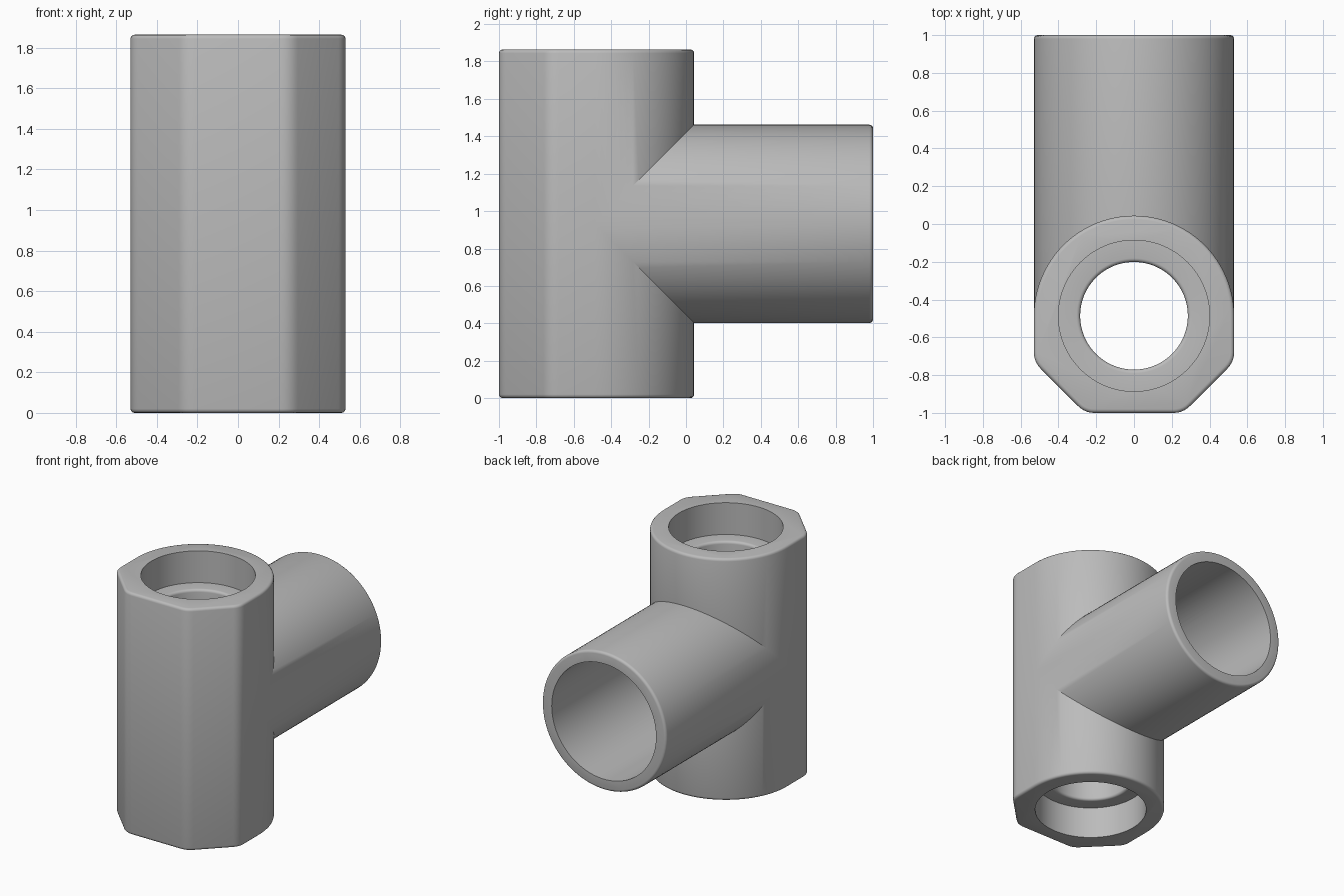
import bpy, bmesh, math
from mathutils import Matrix, Vector

cube = bpy.data.objects.get("Cube")
if cube:
    bpy.data.objects.remove(cube, do_unlink=True)

AXIS_Y = -0.486      # upright pipe axis
RADIUS = 0.53
HEIGHT = 1.864
MID_Z = HEIGHT / 2
ROUND = 0.02
SEGMENTS = 96

grey = bpy.data.materials.new("plain grey")
grey.use_nodes = True
grey.diffuse_color = (0.5, 0.5, 0.5, 1)
grey.node_tree.nodes["Principled BSDF"].inputs["Base Color"].default_value = (0.5, 0.5, 0.5, 1)


def add_object(name, bm):
    bmesh.ops.recalc_face_normals(bm, faces=bm.faces)
    mesh = bpy.data.meshes.new(name)
    bm.to_mesh(mesh)
    bm.free()
    mesh.materials.append(grey)
    obj = bpy.data.objects.new(name, mesh)
    bpy.context.collection.objects.link(obj)
    return obj


def lathe(name, profile, matrix):
    """Closed solid from (radius, height) pairs spun about local z."""
    bm = bmesh.new()
    rings = []
    for r, z in profile:
        rings.append([bm.verts.new((r * math.cos(a), r * math.sin(a), z))
                      for a in (2 * math.pi * i / SEGMENTS for i in range(SEGMENTS))])
    for low, high in zip(rings, rings[1:]):
        for i in range(SEGMENTS):
            j = (i + 1) % SEGMENTS
            bm.faces.new((low[i], low[j], high[j], high[i]))
    bm.faces.new(rings[0])
    bm.faces.new(rings[-1])
    bm.transform(matrix)
    return add_object(name, bm)


def arc(cx, cy, r, start, end, steps):
    """Points on an arc, angles in degrees."""
    angles = [math.radians(start + (end - start) * i / steps) for i in range(steps + 1)]
    return [(cx + r * math.cos(a), cy + r * math.sin(a)) for a in angles]


# Upright body: round back, straight sides, chamfered front with soft corners
CORNER = 0.12
soft = CORNER * math.tan(math.pi / 8)
right_front = arc(RADIUS - CORNER, -0.73 + soft, CORNER, 0, -45, 5)
right_front += arc(0.26 - soft, -1 + CORNER, CORNER, -45, -90, 5)
outline = arc(0, AXIS_Y, RADIUS, 180, 0, 48) + right_front
outline += [(-x, y) for x, y in reversed(right_front)]

bm = bmesh.new()
base = bm.faces.new([bm.verts.new((x, y, 0)) for x, y in outline])
grown = bmesh.ops.extrude_face_region(bm, geom=[base])["geom"]
bmesh.ops.translate(bm, vec=Vector((0, 0, HEIGHT)),
                    verts=[g for g in grown if isinstance(g, bmesh.types.BMVert)])
bmesh.ops.recalc_face_normals(bm, faces=bm.faces)
rims = [e for e in bm.edges if abs(e.verts[0].co.z - e.verts[1].co.z) < 1e-5]
bmesh.ops.bevel(bm, geom=rims, offset=ROUND, segments=3, profile=0.5, affect='EDGES')
body = add_object("tee_body", bm)

# Branch pipe toward the back, with a rounded outer rim
along_y = Matrix.Translation((0, AXIS_Y, MID_Z)) @ Matrix.Rotation(-math.pi / 2, 4, 'X')
LENGTH = 1 - AXIS_Y
branch_profile = [(RADIUS, 0)] + arc(RADIUS - ROUND, LENGTH - ROUND, ROUND, 0, 90, 4)
branch = lathe("branch_pipe", branch_profile, along_y)

# Upright bore: wide socket at each end, narrow middle with rounded lips
SOCKET, BORE, DEPTH = 0.40, 0.285, 0.245
lip = arc(BORE + ROUND, DEPTH + ROUND, ROUND, 270, 180, 4)
lower = [(SOCKET, -0.1), (SOCKET, DEPTH)] + lip
bore_profile = lower + [(r, HEIGHT - z) for r, z in reversed(lower)]
main_bore = lathe("main_bore_cutter", bore_profile, Matrix.Translation((0, AXIS_Y, 0)))

# Branch bore opening into the upright bore
branch_bore = lathe("branch_bore_cutter", [(0.445, 0.02), (0.445, LENGTH + 0.1)], along_y)

# Join and cut
for tool, operation in ((branch, 'UNION'), (main_bore, 'DIFFERENCE'), (branch_bore, 'DIFFERENCE')):
    mod = body.modifiers.new(tool.name, 'BOOLEAN')
    mod.operation = operation
    mod.solver = 'EXACT'
    mod.object = tool
    bpy.ops.object.select_all(action='DESELECT')
    bpy.context.view_layer.objects.active = body
    body.select_set(True)
    bpy.ops.object.modifier_apply(modifier=mod.name)
    bpy.data.objects.remove(tool, do_unlink=True)

bpy.ops.object.shade_smooth_by_angle(angle=math.radians(32))
